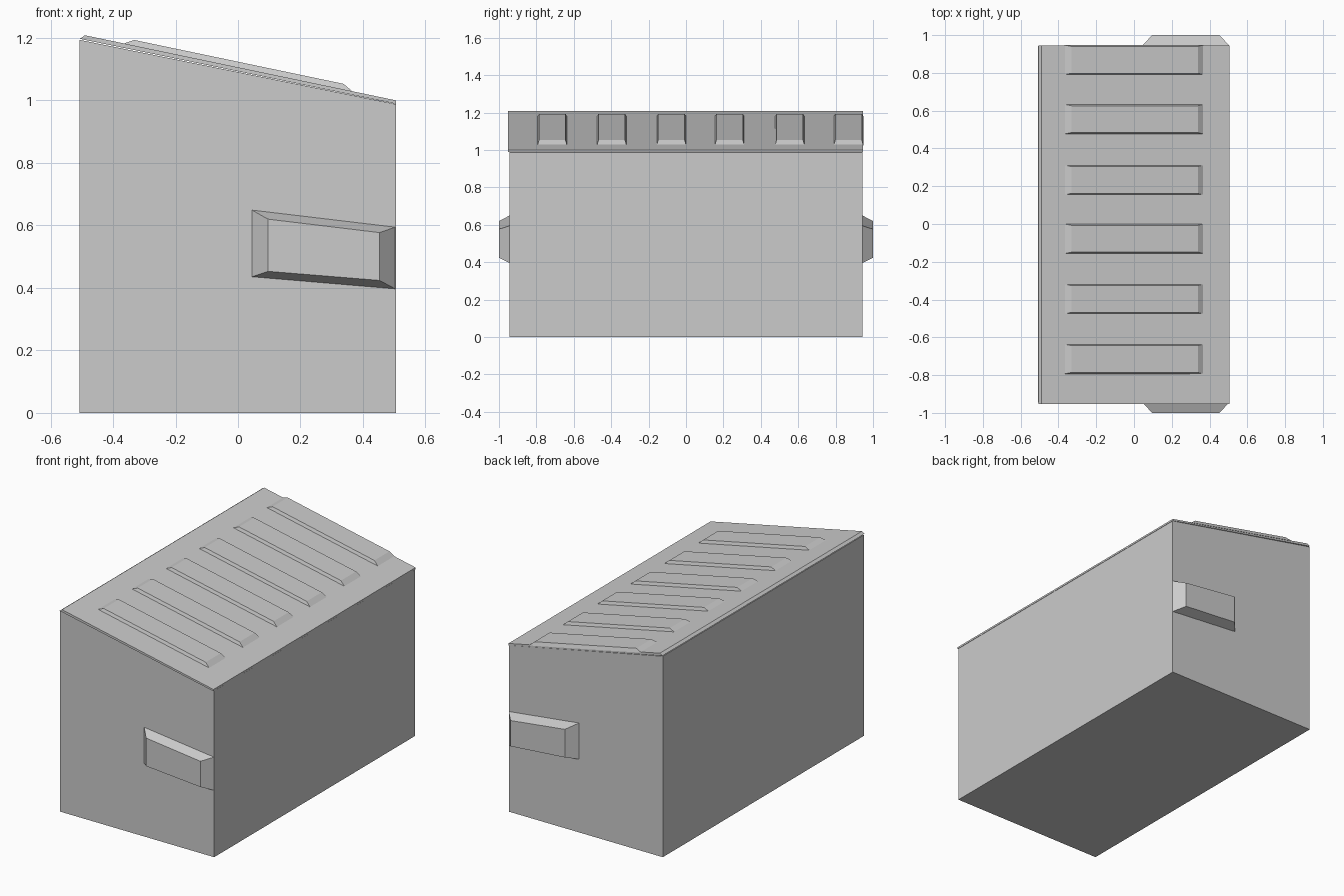
import bpy, bmesh

if "Cube" in bpy.data.objects:
    bpy.data.objects.remove(bpy.data.objects["Cube"])


def new_object(name, bm):
    bmesh.ops.recalc_face_normals(bm, faces=bm.faces)
    mesh = bpy.data.meshes.new(name)
    bm.to_mesh(mesh)
    bm.free()
    obj = bpy.data.objects.new(name, mesh)
    bpy.context.collection.objects.link(obj)
    return obj


def loft(name, ring_a, ring_b):
    """Closed solid between two matching outlines."""
    bm = bmesh.new()
    a = [bm.verts.new(p) for p in ring_a]
    b = [bm.verts.new(p) for p in ring_b]
    n = len(a)
    bm.faces.new(a[::-1])
    bm.faces.new(b)
    for i in range(n):
        j = (i + 1) % n
        bm.faces.new((a[i], a[j], b[j], b[i]))
    return new_object(name, bm)


def extrude_profile(name, profile, y0, y1):
    return loft(name, [(x, y0, z) for x, z in profile],
                [(x, y1, z) for x, z in profile])


def lid_z(x):
    return 1.0 - 0.2095 * (x - 0.505)


# Bin body with sloping top
extrude_profile("bin_body",
                [(-0.508, 0), (0.505, 0), (0.505, 0.988), (-0.508, 1.194)],
                -0.945, 0.943)

# Thin sloping lid
extrude_profile("lid",
                [(-0.506, 1.197), (0.506, 0.989), (0.506, 1.0), (-0.49, lid_z(-0.49))],
                -0.953, 0.945)

# Raised ribs on the lid
for i, y in enumerate((-0.715, -0.397, -0.078, 0.233, 0.555, 0.869)):
    hw, inset, h = 0.079, 0.008, 0.018
    base = [(x, y + s * hw, lid_z(x) - 0.003)
            for x, s in ((-0.37, -1), (0.37, -1), (0.37, 1), (-0.37, 1))]
    top = [(x, y + s * (hw - inset), lid_z(x) + h)
           for x, s in ((-0.332, -1), (0.338, -1), (0.338, 1), (-0.332, 1))]
    loft(f"lid_rib_{i + 1}", base, top)

# Tapered fork pockets, one on each end
for side, s in (("front", -1), ("back", 1)):
    base = [(x, s * 0.943, z) for x, z in
            ((0.043, 0.435), (0.505, 0.396), (0.505, 0.595), (0.043, 0.65))]
    outer = [(x, s * 1.0, z) for x, z in
             ((0.096, 0.453), (0.453, 0.424), (0.453, 0.577), (0.096, 0.62))]
    loft(f"side_pocket_{side}", base, outer)
